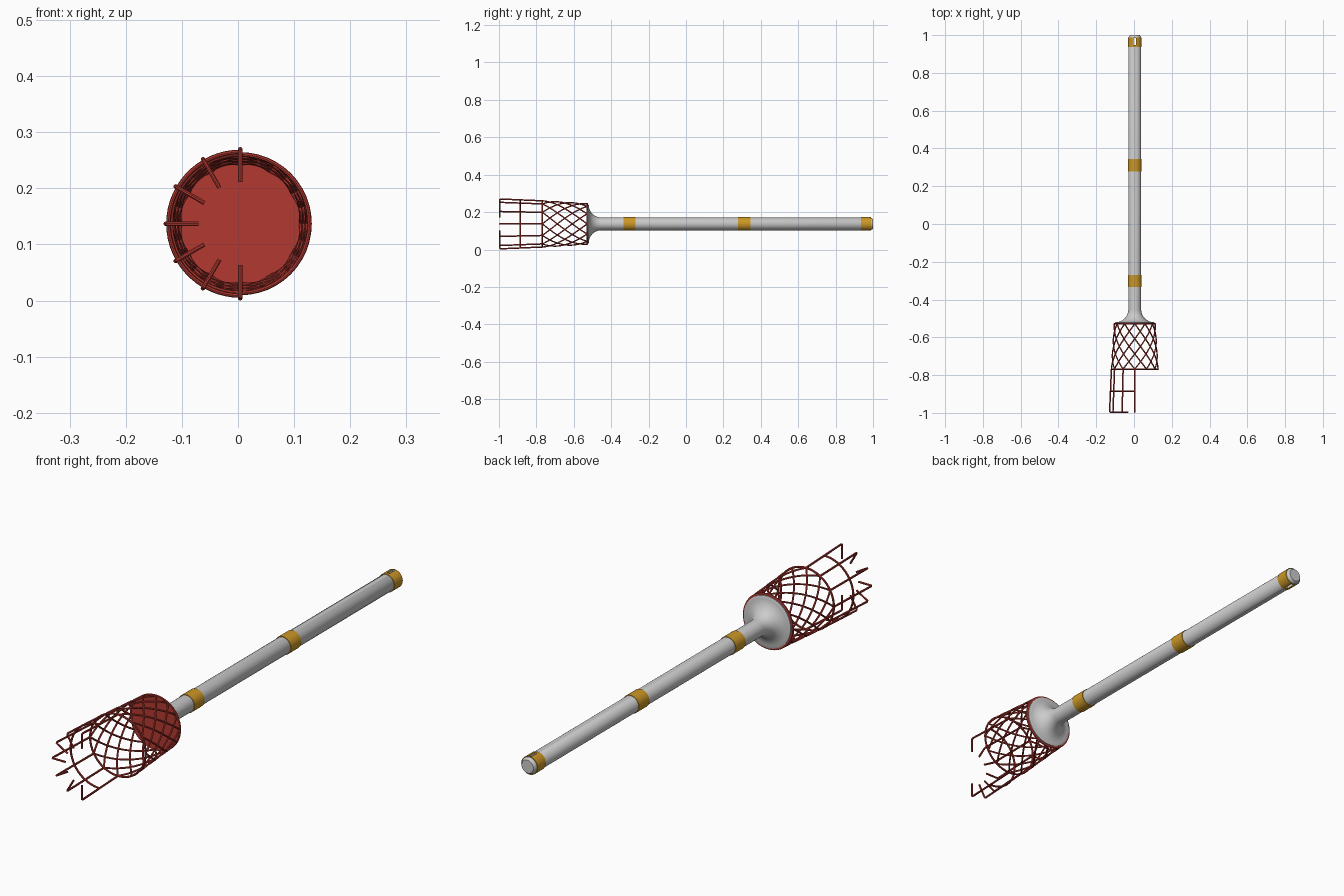
import bpy, bmesh
from math import sin, cos, pi, radians

if "Cube" in bpy.data.objects:
    bpy.data.objects.remove(bpy.data.objects["Cube"])

CX, CZ = 0.004, 0.137          # axis of the whole tool, running along y
WIRE = 0.004


def material(name, color):
    m = bpy.data.materials.new(name)
    m.diffuse_color = color
    m.use_nodes = True
    m.node_tree.nodes["Principled BSDF"].inputs["Base Color"].default_value = m.diffuse_color
    return m


RED = material("red_wire", (0.45, 0.04, 0.03, 1))
GOLD = material("gold", (0.60, 0.31, 0.02, 1))


def polar(r, a, y):
    return (CX + r * cos(a), y, CZ + r * sin(a))


def finish(ob, mat=None):
    if mat:
        ob.data.materials.append(mat)
    bpy.ops.object.select_all(action='DESELECT')
    ob.select_set(True)
    bpy.context.view_layer.objects.active = ob
    if ob.type == 'CURVE':
        bpy.ops.object.convert(target='MESH')
        ob = bpy.context.object
    bpy.ops.object.shade_smooth_by_angle(angle=radians(35))
    return ob


def lathe(name, profile, mat=None, n=48):
    """Closed solid turned about the tool axis from (radius, y) points."""
    bm = bmesh.new()
    rings = [[bm.verts.new(polar(r, 2 * pi * i / n, y)) for i in range(n)]
             for r, y in profile]
    for a, b in zip(rings, rings[1:]):
        for i in range(n):
            j = (i + 1) % n
            bm.faces.new((a[i], a[j], b[j], b[i]))
    bm.faces.new(rings[0])
    bm.faces.new(rings[-1])
    bmesh.ops.recalc_face_normals(bm, faces=bm.faces)
    me = bpy.data.meshes.new(name)
    bm.to_mesh(me)
    bm.free()
    ob = bpy.data.objects.new(name, me)
    bpy.context.collection.objects.link(ob)
    return finish(ob, mat)


def wires(name, paths, closed=False, radius=WIRE):
    cu = bpy.data.curves.new(name, 'CURVE')
    cu.dimensions = '3D'
    cu.bevel_depth = radius
    cu.bevel_resolution = 2
    cu.use_fill_caps = True
    for path in paths:
        sp = cu.splines.new('POLY')
        sp.points.add(len(path) - 1)
        for p, co in zip(sp.points, path):
            p.co = (*co, 1)
        sp.use_cyclic_u = closed
    ob = bpy.data.objects.new(name, cu)
    bpy.context.collection.objects.link(ob)
    return finish(ob, RED)


# pole flaring into the basket holder
flare = [(0.104, -0.524), (0.104, -0.521)]
flare += [(0.034 + 0.068 * (1 - sin(t)), -0.452 - 0.068 * cos(t))
          for t in [pi / 2 * k / 10 for k in range(11)]]
pole = lathe("pole", flare + [(0.034, 0.988), (0.026, 1.0)])

# gold collars
for k, (y0, y1) in enumerate([(-0.333, -0.270), (0.279, 0.344)]):
    lathe(f"collar_{k + 1}", [(0.0365, y0), (0.0365, y1)], GOLD)
end_collar = lathe("end_collar", [(0.0365, 0.936), (0.0365, 0.988)], GOLD)

# hanging slot through the pole end
bpy.ops.mesh.primitive_cube_add(size=1, location=(CX, 0.966, CZ))
slot = bpy.context.object
slot.name = "slot_cutter"
slot.scale = (0.013, 0.038, 0.2)
slot.hide_render = True
slot.hide_set(True)
for ob in (pole, end_collar):
    mod = ob.modifiers.new("slot", 'BOOLEAN')
    mod.operation = 'DIFFERENCE'
    mod.solver = 'EXACT'
    mod.object = slot

# basket floor and rims
Y0, Y1, R0, R1 = -0.528, -0.768, 0.108, 0.1235
lathe("basket_floor", [(0.108, -0.531), (0.108, -0.524)], RED)
for name, r, y in (("back_rim", R0, Y0), ("front_rim", R1, Y1)):
    wires(name, [[polar(r, 2 * pi * i / 48, y) for i in range(48)]], True)

# woven basket wall: spirals in both directions
N, TWIST, STEPS = 12, radians(90), 16
spirals = []
for d in (1, -1):
    for k in range(N):
        spirals.append([polar(R0 + (R1 - R0) * s / STEPS,
                              2 * pi * k / N + d * TWIST * s / STEPS,
                              Y0 + (Y1 - Y0) * s / STEPS)
                        for s in range(STEPS + 1)])
wires("basket_mesh", spirals, radius=0.0036)

# seven picking fingers on one side, tips bent inward
fingers = []
for k in range(7):
    a = pi / 2 + k * pi / 6
    fingers.append([polar(R1, a, Y1), polar(0.133, a, -0.990),
                    polar(0.130, a, -0.996), polar(0.074, a, -0.996)])
wires("fingers", fingers)

# half hoop tying the fingers together
wires("finger_hoop", [[polar(0.128, pi / 2 + pi * i / 30, -0.885)
                       for i in range(31)]])
